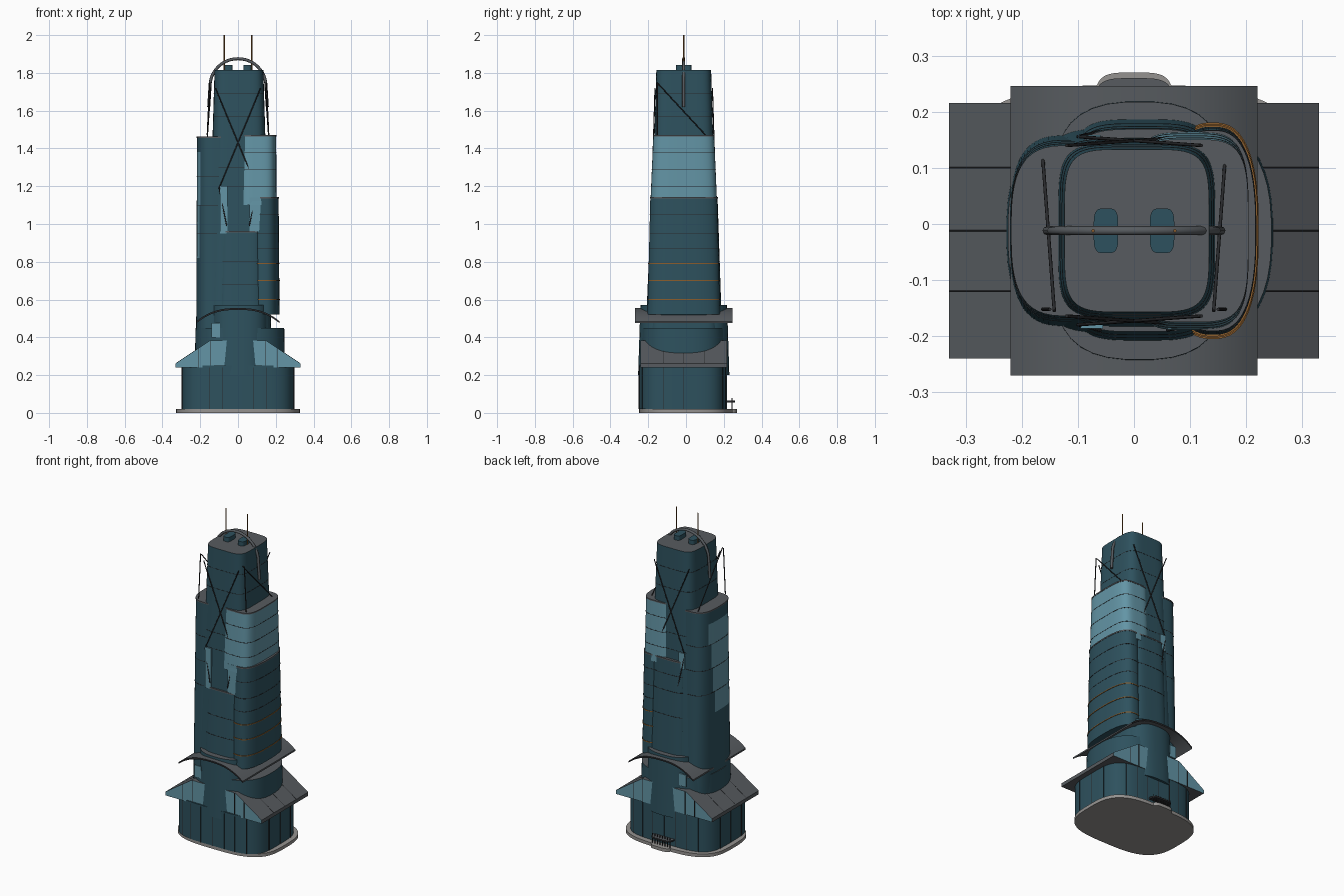
import bpy, bmesh, math

if "Cube" in bpy.data.objects:
    bpy.data.objects.remove(bpy.data.objects["Cube"])

def mat(name, *c):
    m = bpy.data.materials.new(name)
    m.diffuse_color = (*c, 1)
    m.use_nodes = True
    m.node_tree.nodes["Principled BSDF"].inputs["Base Color"].default_value = m.diffuse_color
    return m

GLASS = mat("dark teal glass", 0.027, 0.083, 0.112)
LIGHT = mat("light teal glass", 0.125, 0.30, 0.38)
ROOF = mat("roof grey", 0.095, 0.105, 0.115)
STONE = mat("pale stone", 0.30, 0.29, 0.28)
FRAME = mat("dark frame", 0.022, 0.023, 0.026)
BRONZE = mat("bronze", 0.26, 0.11, 0.025)
CY = -0.012

def finish(bm, name, *mats):
    bmesh.ops.recalc_face_normals(bm, faces=bm.faces)
    me = bpy.data.meshes.new(name)
    bm.to_mesh(me)
    bm.free()
    ob = bpy.data.objects.new(name, me)
    for m in mats:
        me.materials.append(m)
    bpy.context.collection.objects.link(ob)
    return ob

# Stacked rounded outlines (z, cx, cy, half x, half y); top face gets its own colour
def loft(name, rings, n, side, cap=None, sides=56):
    bm = bmesh.new()
    loops = []
    for z, cx, cy, hx, hy in rings:
        loop = []
        for i in range(sides):
            a = 2 * math.pi * (i + 0.5) / sides
            c, s = math.cos(a), math.sin(a)
            loop.append(bm.verts.new((cx + hx * math.copysign(abs(c) ** (2 / n), c),
                                      cy + hy * math.copysign(abs(s) ** (2 / n), s), z)))
        loops.append(loop)
    for a, b in zip(loops, loops[1:]):
        for i in range(sides):
            j = (i + 1) % sides
            bm.faces.new((a[i], a[j], b[j], b[i]))
    bm.faces.new(loops[0][::-1])
    bm.faces.new(loops[-1]).material_index = 1
    return finish(bm, name, side, cap or side)

def box(name, x0, x1, y0, y1, z0, z1, m):
    bm = bmesh.new()
    bmesh.ops.create_cube(bm, size=1)
    for v in bm.verts:
        v.co = ((x0 + x1) / 2 + v.co.x * (x1 - x0), (y0 + y1) / 2 + v.co.y * (y1 - y0),
                (z0 + z1) / 2 + v.co.z * (z1 - z0))
    return finish(bm, name, m)

# Outline in the xz plane pushed along y; the ends get the second colour
def extrude(name, pts, y0, y1, side, end):
    bm = bmesh.new()
    a = [bm.verts.new((x, y0, z)) for x, z in pts]
    b = [bm.verts.new((x, y1, z)) for x, z in pts]
    for loop in (a, b):
        bm.faces.new(loop).material_index = 1
    for i in range(len(pts)):
        j = (i + 1) % len(pts)
        bm.faces.new((a[i], a[j], b[j], b[i]))
    return finish(bm, name, side, end)

def tube(name, pts, r, m):
    cu = bpy.data.curves.new(name, 'CURVE')
    cu.dimensions = '3D'
    cu.bevel_depth = r
    cu.bevel_resolution = 2
    cu.use_fill_caps = True
    sp = cu.splines.new('POLY')
    sp.points.add(len(pts) - 1)
    for p, q in zip(sp.points, pts):
        p.co = (*q, 1)
    cu.materials.append(m)
    ob = bpy.data.objects.new(name, cu)
    bpy.context.collection.objects.link(ob)

# Ground slab, podium and rear steps
loft("ground_slab", [(0, 0, 0, 0.328, 0.248), (0.02, 0, 0, 0.328, 0.248)], 3.2, STONE)
PN = 4
loft("podium", [(0.02, 0, -0.018, 0.298, 0.232), (0.25, 0, -0.018, 0.298, 0.232)], PN, GLASS)
loft("rear_step", [(0, 0, 0.2, 0.07, 0.07), (0.02, 0, 0.2, 0.07, 0.07)], 4, STONE)
loft("rear_canopy", [(0.055, 0, 0.2, 0.07, 0.06), (0.065, 0, 0.2, 0.07, 0.06)], 4, FRAME, ROOF)
for i in range(8):
    x = -0.06 + i * 0.12 / 7
    tube("rear_post", [(x, 0.243, 0.02), (x, 0.243, 0.08)], 0.002, FRAME)
for x in (-0.22, -0.15, -0.08, 0.0, 0.08, 0.15, 0.22):
    for s in (-1, 1):
        y = -0.018 + s * 0.232 * (1 - abs(x / 0.298) ** PN) ** (1 / PN)
        box("podium_mullion", x - 0.001, x + 0.001, y - 0.002, y + 0.002, 0.02, 0.24, FRAME)
for y in (-0.12, -0.012, 0.09):
    for x in (-0.297, 0.297):
        box("podium_side_mullion", x - 0.002, x + 0.002, y - 0.001, y + 0.001, 0.02, 0.24, FRAME)

# Broad sloped roof with light glass gables
extrude("lower_roof", [(-0.33, 0.24), (0.33, 0.24), (0.33, 0.262), (0.15, 0.382),
                       (-0.15, 0.382), (-0.33, 0.262)], -0.24, 0.216, ROOF, LIGHT)
for s in (-1, 1):
    for y in (-0.12, -0.012, 0.1):
        tube("roof_seam", [(s * 0.329, y, 0.262), (s * 0.15, y, 0.381)], 0.0015, FRAME)
    for x, z in ((0.21, 0.34), (0.145, 0.38)):
        for y in (-0.24, 0.216):
            box("gable_mullion", s * x - 0.0015, s * x + 0.0015, y - 0.002, y + 0.002,
                0.24, z, FRAME)

# Lower tier and its front and rear bulges
loft("lower_tier", [(0.2, 0.01, -0.015, 0.24, 0.232), (0.45, 0.01, -0.015, 0.235, 0.222)],
     2.6, GLASS, ROOF)
for s in (-1, 1):
    loft("tier_bulge", [(0.2, 0.01, CY + s * 0.1, 0.15, 0.142),
                        (0.57, 0.01, CY + s * 0.1, 0.15, 0.13)], 2.6, GLASS, ROOF, 32)
for y in (-0.224, 0.198):
    box("tier_window", -0.14, -0.095, y - 0.004, y + 0.004, 0.4, 0.475, LIGHT)

# Arched canopy wrapped around the tower
xs = [-0.22 + 0.44 * i / 24 for i in range(25)]
arc = [(x, 0.555 - 0.07 * abs(x / 0.22) ** 2.6) for x in xs]
extrude("arched_canopy", arc + [(x, z - 0.01) for x, z in reversed(arc)], -0.27, 0.246, ROOF, FRAME)

# Tapered core
def half(z):
    t = (z - 0.3) / 1.52
    return 0.175 - 0.046 * t, 0.19 - 0.045 * t

loft("tower_core", [(0.3, 0.005, CY, *half(0.3)), (1.815, 0.005, CY, *half(1.815))],
     5, GLASS, ROOF, 64)

# Bays clipped round the core, each ending at its own height
bays = {
    "left_bay": (3, GLASS, (0.3, -0.115, CY, 0.107, 0.175), (1.46, -0.115, CY, 0.102, 0.15)),
    "right_bay": (2.6, GLASS, (0.52, 0.14, CY, 0.08, 0.192), (1.14, 0.14, CY, 0.075, 0.177)),
    "upper_right_bay": (4, LIGHT, (1.1, 0.1, CY, 0.104, 0.177), (1.47, 0.1, CY, 0.102, 0.161)),
    "front_bay": (4, GLASS, (0.4, 0.015, -0.1, 0.125, 0.115), (0.96, 0.015, -0.1, 0.115, 0.09)),
    "rear_bay": (4, GLASS, (0.4, 0.015, 0.08, 0.125, 0.112), (1.14, 0.015, 0.08, 0.115, 0.087)),
}

def at(bay, z):
    n, _, a, b = bays[bay]
    t = (z - a[0]) / (b[0] - a[0])
    return [p + (q - p) * t for p, q in zip(a[1:], b[1:])]

for name, (n, m, a, b) in bays.items():
    levels = [a[0], b[0]]
    if name == "left_bay":
        levels = [a[0], 0.82, 0.95, 1.1, 1.25, 1.38, b[0]]
    ob = loft(name, [(z, *at(name, z)) for z in levels], n, m, ROOF, 72)
    if name == "left_bay":
        # Curved window set into the outer wall, narrowing downwards
        ob.data.materials.append(LIGHT)
        for p in ob.data.polygons:
            c = p.center
            if 0.82 < c.z < 1.38 and c.x < -0.17 and -0.13 < c.y < 0.03 + 0.1 * (c.z - 0.85):
                p.material_index = 2
    z, cx, cy, hx, hy = b
    loft(name + "_rim", [(z - 0.006, cx, cy, hx + 0.002, hy + 0.002),
                         (z + 0.002, cx, cy, hx + 0.002, hy + 0.002)], n, ROOF)

# Thin floor lines
def band(name, bay, z, m, h=0.0015, o=0.001):
    cx, cy, hx, hy = at(bay, z)
    loft(name, [(z - h, cx, cy, hx + o, hy + o), (z + h, cx, cy, hx + o, hy + o)],
         bays[bay][0], m)

for z in (0.6, 0.7, 0.79):
    band("bronze_floor_line", "right_bay", z, BRONZE, 0.0025, 0.003)
for z in (0.87, 0.95, 1.05):
    band("right_floor_line", "right_bay", z, FRAME)
for z in (1.2, 1.29, 1.38):
    band("upper_floor_line", "upper_right_bay", z, FRAME)
for z in (0.68, 0.8):
    band("front_floor_line", "front_bay", z, FRAME)
for z in (0.8, 0.95, 1.05):
    band("rear_floor_line", "rear_bay", z, FRAME)
for z in (0.95, 1.1, 1.25):
    band("left_floor_line", "left_bay", z, FRAME)
for z in (1.2, 1.3, 1.57, 1.69):
    hx, hy = half(z)
    loft("core_floor_line", [(z - 0.001, 0.005, CY, hx + 0.001, hy + 0.001),
                             (z + 0.001, 0.005, CY, hx + 0.001, hy + 0.001)], 5, FRAME)

# Light glass strips beside the front and rear bays
box("front_left_panel", -0.095, -0.055, -0.186, -0.178, 0.95, 1.2, LIGHT)
box("front_right_panel", 0.06, 0.12, -0.188, -0.179, 0.96, 1.14, LIGHT)
box("rear_left_panel", -0.1, -0.06, 0.152, 0.159, 1.1, 1.2, LIGHT)

# Crossed braces on the front and back, single diagonals on the sides
for s in (-1, 1):
    def yf(z):
        return CY + s * (half(z)[1] + 0.004)
    for d in (-1, 1):
        tube("face_brace", [(-d * 0.12, yf(1.72), 1.72), (d * 0.1, yf(1.19), 1.19),
                            (d * 0.06, yf(1.0) + s * 0.004, 0.99)], 0.003, FRAME)
    tube("side_brace", [(s * 0.142, CY - 0.143, 1.75), (s * 0.163, CY + 0.135, 1.45)], 0.003, FRAME)
    tube("corner_fin", [(s * 0.163, CY - 0.14, 1.47), (s * 0.15, CY - 0.14, 1.75)], 0.003, FRAME)

# Crown arch, roof plant and masts
arch = [(0.148 * math.cos(a), CY, 1.73 + 0.145 * math.sin(a))
        for a in (math.pi * i / 24 for i in range(25))]
tube("crown_arch", [(0.155, CY, 1.62)] + arch + [(-0.155, CY, 1.62)], 0.008, ROOF)
for s in (-1, 1):
    x = s * 0.05
    loft("roof_plant", [(1.81, x, CY, 0.022, 0.04), (1.842, x, CY, 0.022, 0.04)], 4, GLASS, GLASS, 24)
    tube("mast", [(s * 0.073, CY, 1.8), (s * 0.073, CY, 2.0)], 0.003, BRONZE)

# Smooth rounded walls, crisp edges
for ob in bpy.context.collection.objects:
    if ob.type == 'MESH':
        ob.select_set(True)
        bpy.context.view_layer.objects.active = ob
bpy.ops.object.shade_smooth_by_angle(angle=math.radians(30))
